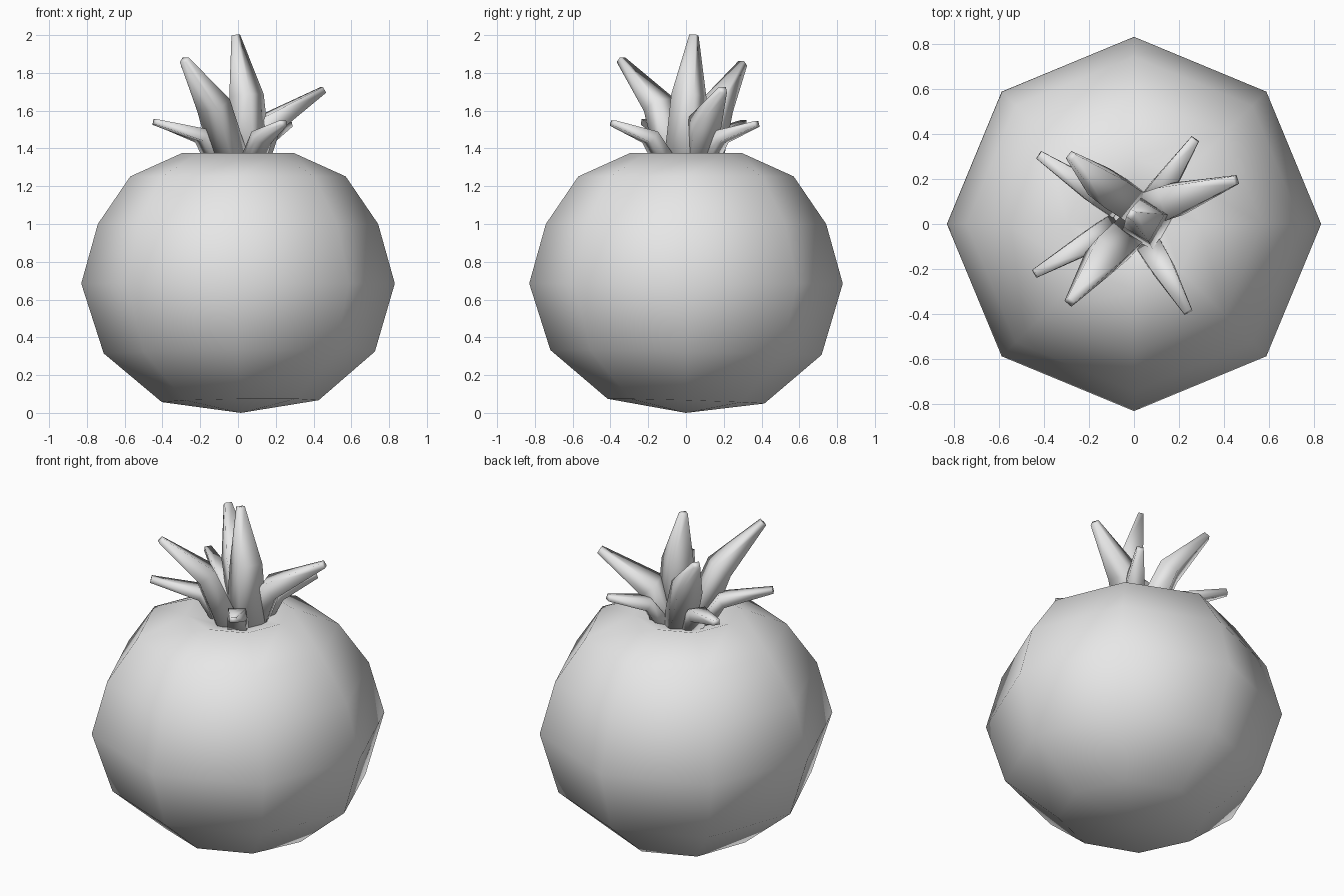
import bpy, bmesh, math
from mathutils import Vector

cube = bpy.data.objects.get("Cube")
if cube:
    bpy.data.objects.remove(cube, do_unlink=True)

# One plain grey for everything
grey = bpy.data.materials.new("light grey")
grey.use_nodes = True
colour = (0.8, 0.8, 0.8, 1)
grey.diffuse_color = colour
grey.node_tree.nodes["Principled BSDF"].inputs["Base Color"].default_value = colour


def finish(bm, name):
    bmesh.ops.recalc_face_normals(bm, faces=bm.faces)
    for face in bm.faces:
        face.smooth = True
    mesh = bpy.data.meshes.new(name)
    bm.to_mesh(mesh)
    bm.free()
    mesh.materials.append(grey)
    obj = bpy.data.objects.new(name, mesh)
    bpy.context.collection.objects.link(obj)
    return obj


def skin(bm, rings):
    """Join successive vertex rings with quads."""
    for low, high in zip(rings, rings[1:]):
        n = len(low)
        for i in range(n):
            j = (i + 1) % n
            bm.faces.new((low[i], low[j], high[j], high[i]))


def fan(bm, ring, centre):
    tip = bm.verts.new(centre)
    for i, v in enumerate(ring):
        bm.faces.new((v, ring[(i + 1) % len(ring)], tip))


# Fruit body: eight-sided lathe, slightly tilted low down, dented on top
def build_body():
    profile = [(0.415, 0.062), (0.718, 0.32), (0.83, 0.685), (0.742, 1.0),
               (0.57, 1.252), (0.295, 1.376), (0.13, 1.325)]
    bm = bmesh.new()
    rings = []
    for radius, height in profile:
        lean = max(0, 1 - height / 0.69)
        ring = []
        for i in range(8):
            a = i * math.tau / 8
            x, y = radius * math.cos(a), radius * math.sin(a)
            ring.append(bm.verts.new((x + 0.013 * lean, y,
                                      height + lean * (0.013 * x - 0.033 * y))))
        rings.append(ring)
    skin(bm, rings)
    fan(bm, rings[0], (0.015, 0, 0))
    fan(bm, rings[-1], (0, 0, 1.31))
    finish(bm, "fruit_body")


# Crown leaf: bent, tapering four-sided spike through base, bend and tip
def build_leaf(name, base, bend, tip, widths, depths):
    points = [Vector(p) for p in (base, bend, tip)]
    out = points[2] - points[0]
    side = Vector((-out.y, out.x, 0)).normalized()
    tangents = [points[1] - points[0], points[2] - points[0], points[2] - points[1]]
    bm = bmesh.new()
    rings = []
    for p, t, w, d in zip(points, tangents, widths, depths):
        normal = t.normalized().cross(side)
        rings.append([bm.verts.new(p + side * (sx * w / 2) + normal * (sy * d / 2))
                      for sx, sy in ((-1, -1), (1, -1), (1, 1), (-1, 1))])
    skin(bm, rings)
    bm.faces.new(rings[0])
    bm.faces.new(rings[-1])
    finish(bm, name)


build_body()

large = ((0.15, 0.15, 0.04), (0.13, 0.11, 0.035))
small = ((0.11, 0.10, 0.04), (0.08, 0.07, 0.03))
middle = ((0.18, 0.14, 0.04), (0.17, 0.13, 0.03))

leaves = [
    ("centre_leaf", (0.06, 0.0, 1.3), (0.045, 0.015, 1.68), (-0.012, 0.042, 2.0), middle),
    ("front_right_tall_leaf", (-0.03, -0.05, 1.3), (-0.13, -0.14, 1.63), (-0.285, -0.345, 1.87), large),
    ("back_right_tall_leaf", (-0.01, 0.09, 1.3), (-0.12, 0.16, 1.62), (-0.28, 0.3, 1.85), large),
    ("left_long_leaf", (0.07, 0.07, 1.3), (0.16, 0.1, 1.53), (0.452, 0.195, 1.71), large),
    ("front_right_low_leaf", (-0.1, -0.02, 1.31), (-0.19, -0.075, 1.47), (-0.44, -0.22, 1.54), small),
    ("back_right_low_leaf", (-0.09, 0.09, 1.31), (-0.18, 0.145, 1.46), (-0.42, 0.305, 1.535), small),
    ("front_left_low_leaf", (0.07, -0.1, 1.31), (0.125, -0.19, 1.46), (0.24, -0.39, 1.535), small),
    ("back_left_low_leaf", (0.08, 0.1, 1.31), (0.14, 0.18, 1.46), (0.27, 0.375, 1.53), small),
]
for name, base, bend, tip, (widths, depths) in leaves:
    build_leaf(name, base, bend, tip, widths, depths)
